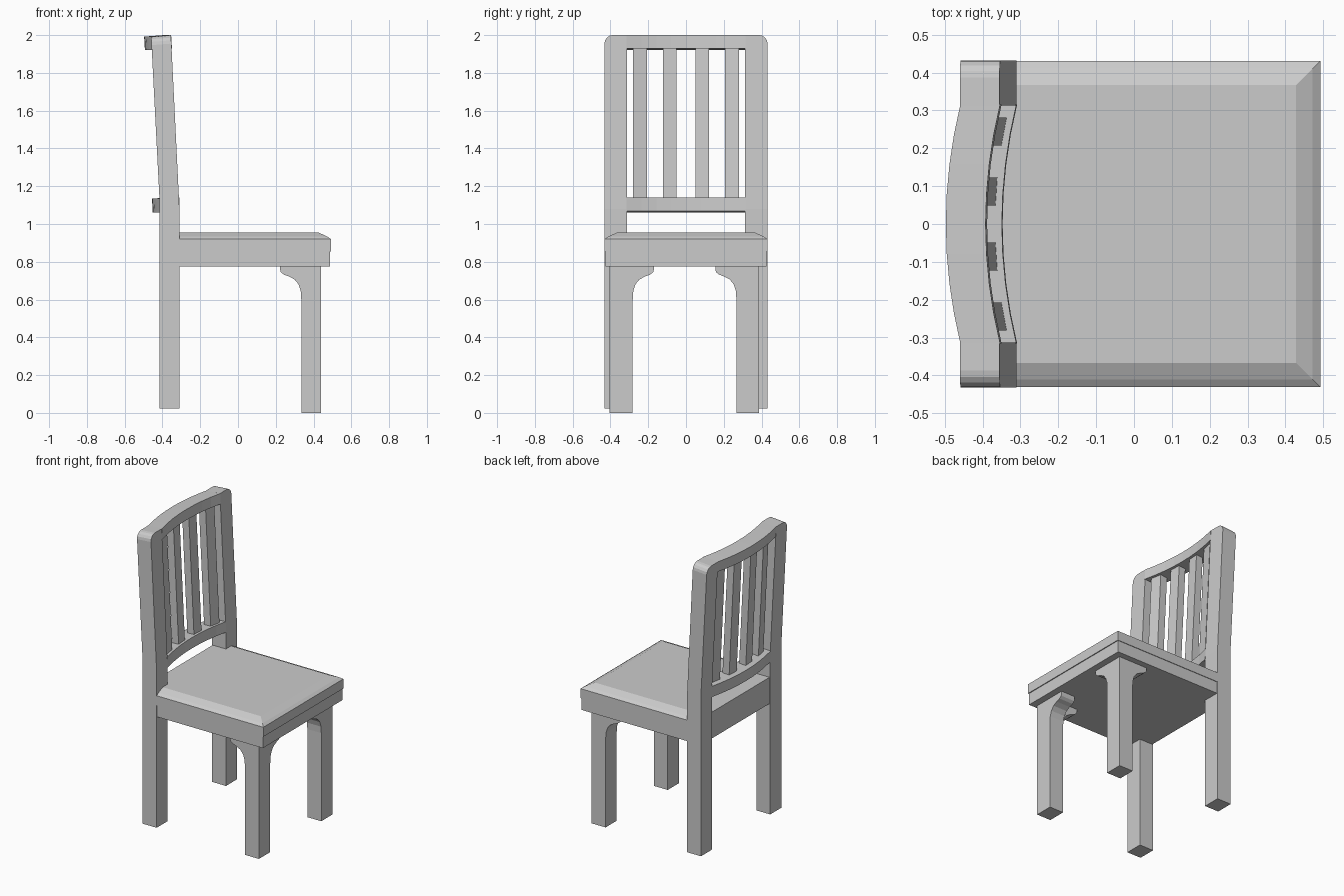
import bpy, bmesh, math

if "Cube" in bpy.data.objects:
    bpy.data.objects.remove(bpy.data.objects["Cube"])


def finish(name, bm):
    bmesh.ops.recalc_face_normals(bm, faces=bm.faces)
    me = bpy.data.meshes.new(name)
    bm.to_mesh(me)
    bm.free()
    ob = bpy.data.objects.new(name, me)
    bpy.context.collection.objects.link(ob)
    return ob


def loft(rings):
    """Closed solid through matching rings of points."""
    bm = bmesh.new()
    rows = [[bm.verts.new(p) for p in ring] for ring in rings]
    n = len(rows[0])
    for a, b in zip(rows, rows[1:]):
        for i in range(n):
            j = (i + 1) % n
            bm.faces.new((a[i], a[j], b[j], b[i]))
    bm.faces.new(rows[0])
    bm.faces.new(rows[-1])
    return bm


def rect(x0, x1, y0, y1, z):
    return [(x0, y0, z), (x1, y0, z), (x1, y1, z), (x0, y1, z)]


def bow(y):
    """Backward curve of the rails across the chair."""
    return -0.037 * (1 - (y / 0.31) ** 2)


# Seat frame and cushion with a sloped rim on three sides
BACK = -0.41
finish("seat_frame", loft([rect(BACK, 0.486, -0.427, 0.427, 0.775),
                           rect(BACK, 0.486, -0.427, 0.427, 0.855)]))
rim = [(0, 0.855), (0, 0.92), (0.02, 0.934), (0.064, 0.954)]
finish("seat_cushion", loft([rect(BACK, 0.492 - d, -0.431 + d, 0.431 - d, z)
                             for d, z in rim]))

# Rear legs rising into leaning back posts, outer top corner rounded
post = [(-0.415, 0.022), (-0.31, 0.022), (-0.31, 1.08), (-0.355, 2.0),
        (-0.46, 1.992), (-0.415, 1.12)]
for side, s in (("left", -1), ("right", 1)):
    bm = loft([[(x, s * y, z) for x, z in post] for y in (0.313, 0.432)])
    edge = [e for e in bm.edges
            if all(v.co.z > 1.9 and abs(v.co.y) > 0.4 for v in e.verts)]
    bmesh.ops.bevel(bm, geom=edge, offset=0.045, segments=4, profile=0.5,
                    affect='EDGES')
    finish("rear_leg_" + side, bm)

# Curved back rails
rails = {
    "top_rail": [(-0.46, 1.992), (-0.355, 2.0), (-0.351, 1.93), (-0.456, 1.922)],
    "lower_rail": [(-0.418, 1.135), (-0.312, 1.14), (-0.310, 1.068), (-0.415, 1.06)],
}
for name, sec in rails.items():
    ys = [-0.315 + 0.63 * i / 8 for i in range(9)]
    finish(name, loft([[(x + bow(y), y, z) for x, z in sec] for y in ys]))

# Leaning slats turned to follow the rail curve
for i, yc in enumerate((-0.244, -0.086, 0.086, 0.244)):
    rings = []
    for z in (1.12, 1.95):
        front = -0.328 - 0.049 * (z - 1.1)
        rings.append([(front - d + bow(y), y, z) for d, y in
                      ((0, yc - 0.037), (0, yc + 0.037),
                       (0.05, yc + 0.037), (0.05, yc - 0.037))])
    finish("back_slat_%d" % (i + 1), loft(rings))

# Front legs with curved brackets running back and inward
bracket = [(0.0, 0.60), (0.003, 0.645), (0.014, 0.68), (0.035, 0.706),
           (0.065, 0.722), (0.092, 0.732), (0.108, 0.745), (0.112, 0.758),
           (0.112, 0.78), (0.0, 0.78)]
X0, X1 = 0.335, 0.44
for side, y0, y1, s in (("left", -0.404, -0.282, 1), ("right", 0.267, 0.386, -1)):
    finish("front_leg_" + side, loft([rect(X0, X1, y0, y1, 0),
                                      rect(X0, X1, y0, y1, 0.78)]))
    finish("back_bracket_" + side,
           loft([[(X0 - d, y, z) for d, z in bracket] for y in (y0, y1)]))
    inner = y1 if s > 0 else y0
    finish("inner_bracket_" + side,
           loft([[(x, inner + s * d, z) for d, z in bracket] for x in (X0, X1)]))
